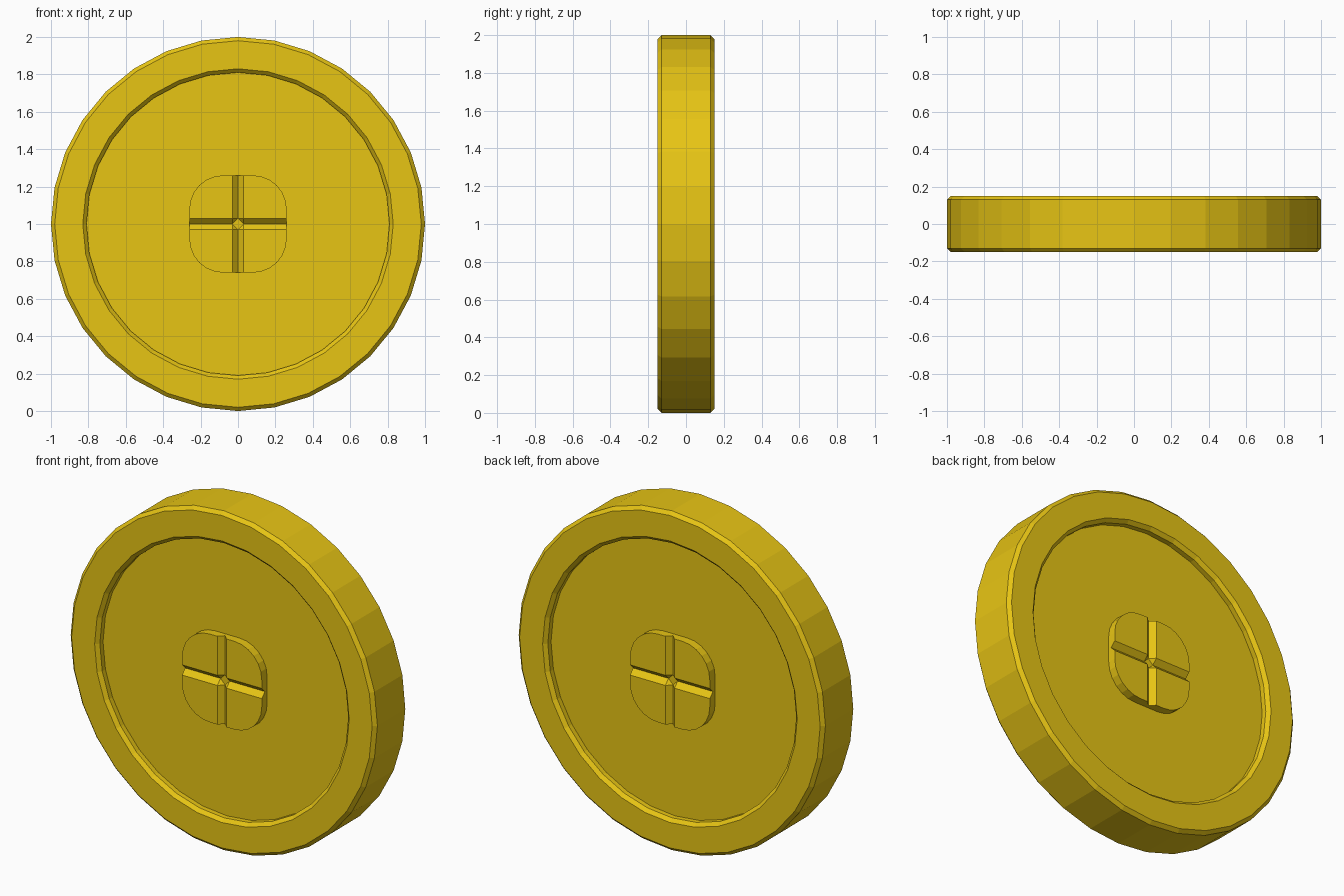
import bpy, bmesh, math
from mathutils import Matrix, Vector

if "Cube" in bpy.data.objects:
    bpy.data.objects.remove(bpy.data.objects["Cube"])

gold = bpy.data.materials.new("gold yellow")
gold.diffuse_color = (0.80, 0.555, 0.007, 1)
gold.use_nodes = True
gold.node_tree.nodes["Principled BSDF"].inputs["Base Color"].default_value = gold.diffuse_color

SIDES = 32
CENTRE = Vector((0, 0, 1))
FACE, FLOOR = 0.15, 0.10   # y distance of the rim face and of the recessed floor


def finish(bm, name):
    bmesh.ops.remove_doubles(bm, verts=bm.verts[:], dist=0.0005)
    bmesh.ops.recalc_face_normals(bm, faces=bm.faces[:])
    mesh = bpy.data.meshes.new(name)
    bm.to_mesh(mesh)
    bm.free()
    mesh.materials.append(gold)
    obj = bpy.data.objects.new(name, mesh)
    bpy.context.collection.objects.link(obj)
    return obj


# coin body: bevelled rim and recessed floor, turned around the y axis
half = [(0.81, FLOOR), (0.81, FACE - 0.02), (0.83, FACE), (0.98, FACE), (1.0, FACE - 0.02)]
profile = [(r, -y) for r, y in half] + [(r, y) for r, y in reversed(half)]
bm = bmesh.new()
rings = []
for r, y in profile:
    ring = []
    for i in range(SIDES):
        a = 2 * math.pi * i / SIDES
        ring.append(bm.verts.new((r * math.sin(a), y, 1 + r * math.cos(a))))
    rings.append(ring)
for a, b in zip(rings, rings[1:]):
    for i in range(SIDES):
        j = (i + 1) % SIDES
        bm.faces.new((a[i], a[j], b[j], b[i]))
bm.faces.new(rings[0])
bm.faces.new(rings[-1])
finish(bm, "coin_body")

# centre boss: rounded square with a V-grooved cross, built as four turned quarters
H, R, C = 0.26, 0.18, 0.03   # half width, corner radius, groove half width
TOP, DEEP, BASE = -FACE, -FACE + 0.03, -FLOOR + 0.01


def boss(name, turn):
    bm = bmesh.new()
    arc = [(H - R + R * math.cos(t), H - R + R * math.sin(t))
           for t in (math.pi / 2 * i / 6 for i in range(7))]
    rim = [(H, TOP, C)] + [(u, TOP, v) for u, v in arc] + [(C, TOP, H)]
    corner = (C, TOP, C)
    edge = [(H, DEEP, 0)] + rim + [(0, DEEP, H)]
    faces = [
        [corner] + rim,                                    # flat top
        [corner, (C, DEEP, 0), (H, DEEP, 0), (H, TOP, C)],  # groove walls
        [corner, (C, TOP, H), (0, DEEP, H), (0, DEEP, C)],
        [corner, (0, DEEP, C), (C, DEEP, 0)],              # groove crossing
        [(0, DEEP, 0), (C, DEEP, 0), (0, DEEP, C)],
    ]
    for p, q in zip(edge, edge[1:]):                       # outer wall
        faces.append([p, q, (q[0], BASE, q[2]), (p[0], BASE, p[2])])
    faces.append([(0, BASE, 0)] + [(p[0], BASE, p[2]) for p in edge])
    for k in range(4):
        m = Matrix.Rotation(turn, 4, 'Z') @ Matrix.Rotation(k * math.pi / 2, 4, 'Y')
        for f in faces:
            bm.faces.new([bm.verts.new(m @ Vector(p) + CENTRE) for p in f])
    finish(bm, name)


boss("front_boss", 0)
boss("back_boss", math.pi)
